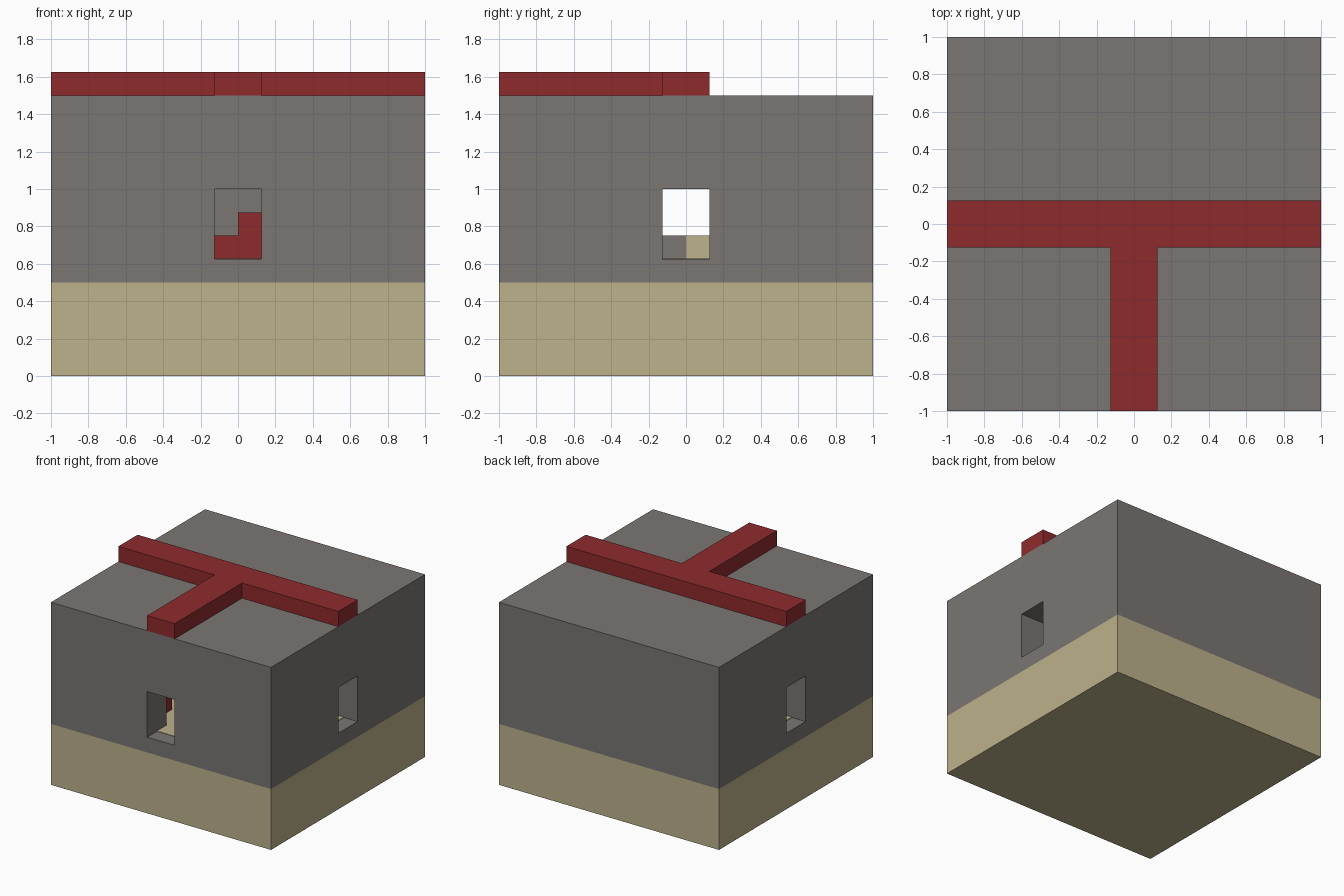
import bpy
import bmesh
from mathutils import Vector

cube = bpy.data.objects.get("Cube")
if cube:
    bpy.data.objects.remove(cube, do_unlink=True)


def material(name, color):
    m = bpy.data.materials.new(name)
    m.use_nodes = True
    m.diffuse_color = (*color, 1)
    m.node_tree.nodes["Principled BSDF"].inputs["Base Color"].default_value = (*color, 1)
    return m


stone = material("stone_gray", (0.193, 0.181, 0.17))
sand = material("sand_tan", (0.509, 0.445, 0.262))
red = material("beam_red", (0.275, 0.024, 0.026))


def finish(name, bm, mat):
    bmesh.ops.recalc_face_normals(bm, faces=bm.faces)
    mesh = bpy.data.meshes.new(name)
    bm.to_mesh(mesh)
    bm.free()
    mesh.materials.append(mat)
    obj = bpy.data.objects.new(name, mesh)
    bpy.context.collection.objects.link(obj)
    return obj


def box(name, low, high, mat):
    bm = bmesh.new()
    bmesh.ops.create_cube(bm, size=1)
    low, high = Vector(low), Vector(high)
    for v in bm.verts:
        v.co = (low + high) / 2 + v.co * (high - low)
    return finish(name, bm, mat)


def prism(name, outline, bottom, top, mat):
    bm = bmesh.new()
    face = bm.faces.new([bm.verts.new((x, y, bottom)) for x, y in outline])
    side = bmesh.ops.extrude_face_region(bm, geom=[face])["geom"]
    verts = [g for g in side if isinstance(g, bmesh.types.BMVert)]
    bmesh.ops.translate(bm, verts=verts, vec=(0, 0, top - bottom))
    return finish(name, bm, mat)


H = 0.125        # half width of beams and openings
FLOOR = 0.625    # interior floor level
ROOM = 0.75      # half width of the room

# Foundation and hollow stone block with three openings
box("foundation", (-1, -1, 0), (1, 1, 0.5), sand)
walls = box("stone_walls", (-1, -1, 0.5), (1, 1, 1.5), stone)
cutters = [
    box("room_cutter", (-ROOM, -ROOM, FLOOR), (ROOM, ROOM, 1.375), stone),
    box("side_opening_cutter", (-1.1, -H, FLOOR), (1.1, H, 1), stone),
    box("front_opening_cutter", (-H, -1.1, FLOOR), (H, 0, 1), stone),
]
for c in cutters:
    c.hide_render = True
    mod = walls.modifiers.new(c.name, 'BOOLEAN')
    mod.operation = 'DIFFERENCE'
    mod.solver = 'EXACT'
    mod.object = c
bpy.context.view_layer.update()
cut_mesh = bpy.data.meshes.new_from_object(
    walls.evaluated_get(bpy.context.evaluated_depsgraph_get()))
walls.modifiers.clear()
walls.data = cut_mesh
for c in cutters:
    bpy.data.objects.remove(c, do_unlink=True)

# Thin floor covering and thresholds behind the sills
TOP = FLOOR + 0.004
box("room_floor", (-ROOM, -ROOM, FLOOR), (ROOM, ROOM, TOP), sand)
box("front_threshold", (-H, -0.875, FLOOR), (H, -ROOM, TOP), sand)
for side, x in (("left", 0.8125), ("right", -0.8125)):
    box(side + "_threshold", (x - H / 2, -H, FLOOR), (x + H / 2, H, TOP), sand)

# T-shaped beam on the roof
prism("roof_beam", [(-1, H), (-1, -H), (-H, -H), (-H, -1),
                    (H, -1), (H, -H), (1, -H), (1, H)], 1.5, 1.625, red)

# Low furnishings inside the room
box("corner_bench", (-ROOM, -ROOM, FLOOR), (-0.25, -0.5, 0.75), red)
box("back_seat", (-H, 0.5, FLOOR), (0, ROOM, 0.75), red)
box("back_seat_tall", (0, 0.5, FLOOR), (H, ROOM, 0.875), red)
box("stone_block", (-0.625, -H, FLOOR), (-0.5, 0, 0.75), stone)
box("sand_block", (-0.625, 0, FLOOR), (-0.5, H, 0.75), sand)
